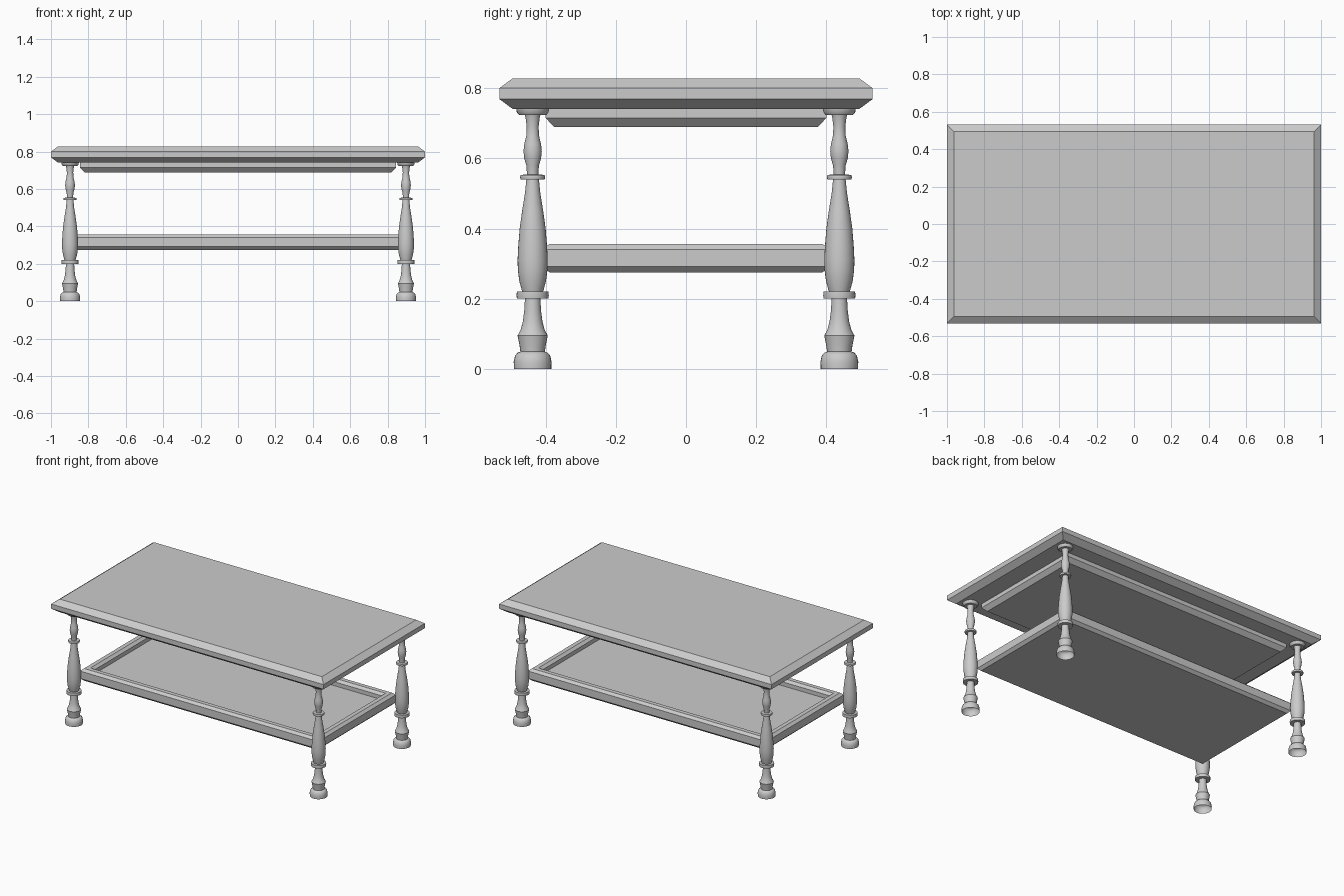
import bpy, bmesh, math
from mathutils import Vector

if "Cube" in bpy.data.objects:
    bpy.data.objects.remove(bpy.data.objects["Cube"])


def finish(name, bm):
    bmesh.ops.recalc_face_normals(bm, faces=bm.faces)
    me = bpy.data.meshes.new(name)
    bm.to_mesh(me)
    bm.free()
    ob = bpy.data.objects.new(name, me)
    bpy.context.collection.objects.link(ob)
    return ob


def slab(name, hx, hy, levels):
    """Stacked rectangular outlines: each level is (inset, z); ends are capped."""
    bm = bmesh.new()
    rings = []
    for inset, z in levels:
        a, b = hx - inset, hy - inset
        rings.append([bm.verts.new(p) for p in
                      ((-a, -b, z), (a, -b, z), (a, b, z), (-a, b, z))])
    for lo, hi in zip(rings, rings[1:]):
        for i in range(4):
            j = (i + 1) % 4
            bm.faces.new((lo[i], lo[j], hi[j], hi[i]))
    bm.faces.new(rings[0])
    bm.faces.new(rings[-1])
    return finish(name, bm)


def turned(name, profile, x, y, steps=28):
    """Lathe a (radius, z) profile into a turned leg, open at the foot."""
    bm = bmesh.new()
    verts = [bm.verts.new((r, 0, z)) for r, z in profile]
    edges = [bm.edges.new(p) for p in zip(verts, verts[1:])]
    bmesh.ops.spin(bm, geom=verts + edges, cent=(0, 0, 0), axis=(0, 0, 1),
                   angle=math.tau, steps=steps)
    bmesh.ops.remove_doubles(bm, verts=bm.verts, dist=1e-5)
    bmesh.ops.translate(bm, verts=bm.verts, vec=Vector((x, y, 0)))
    ob = finish(name, bm)
    bpy.ops.object.select_all(action='DESELECT')
    ob.select_set(True)
    bpy.context.view_layer.objects.active = ob
    bpy.ops.object.shade_smooth_by_angle(angle=math.radians(35))
    return ob


# Table top with bevelled upper and lower edges
slab("table_top", 1.0, 0.532,
     [(0.038, 0.741), (0, 0.769), (0, 0.80), (0.038, 0.828)])

# Apron panel beneath the top
slab("apron", 0.845, 0.40, [(0.025, 0.689), (0, 0.715), (0, 0.742)])

# Lower shelf: bevelled tray with a raised rim
slab("lower_shelf", 0.875, 0.407,
     [(0.018, 0.275), (0, 0.292), (0, 0.341), (0.017, 0.356),
      (0.045, 0.356), (0.062, 0.341), (0.062, 0.315)])

# Four turned legs
PROFILE = [
    (0.053, 0.0), (0.054, 0.02), (0.050, 0.038), (0.042, 0.047), (0.035, 0.049),
    (0.037, 0.065), (0.043, 0.095), (0.034, 0.112), (0.028, 0.135), (0.024, 0.165),
    (0.022, 0.20), (0.045, 0.20), (0.046, 0.21), (0.045, 0.22), (0.030, 0.221),
    (0.038, 0.25), (0.042, 0.28), (0.043, 0.31), (0.041, 0.35), (0.037, 0.40),
    (0.030, 0.45), (0.022, 0.50), (0.018, 0.54), (0.034, 0.54), (0.036, 0.547),
    (0.034, 0.553), (0.016, 0.554), (0.018, 0.58), (0.024, 0.60), (0.026, 0.62),
    (0.024, 0.64), (0.018, 0.665), (0.017, 0.69), (0.020, 0.715), (0.022, 0.723),
    (0.038, 0.723), (0.045, 0.731), (0.047, 0.742),
]
for yname, sy in (("front", -1), ("back", 1)):
    for xname, sx in (("left", -1), ("right", 1)):
        turned(f"{yname}_{xname}_leg", PROFILE, sx * 0.898, sy * 0.437)
